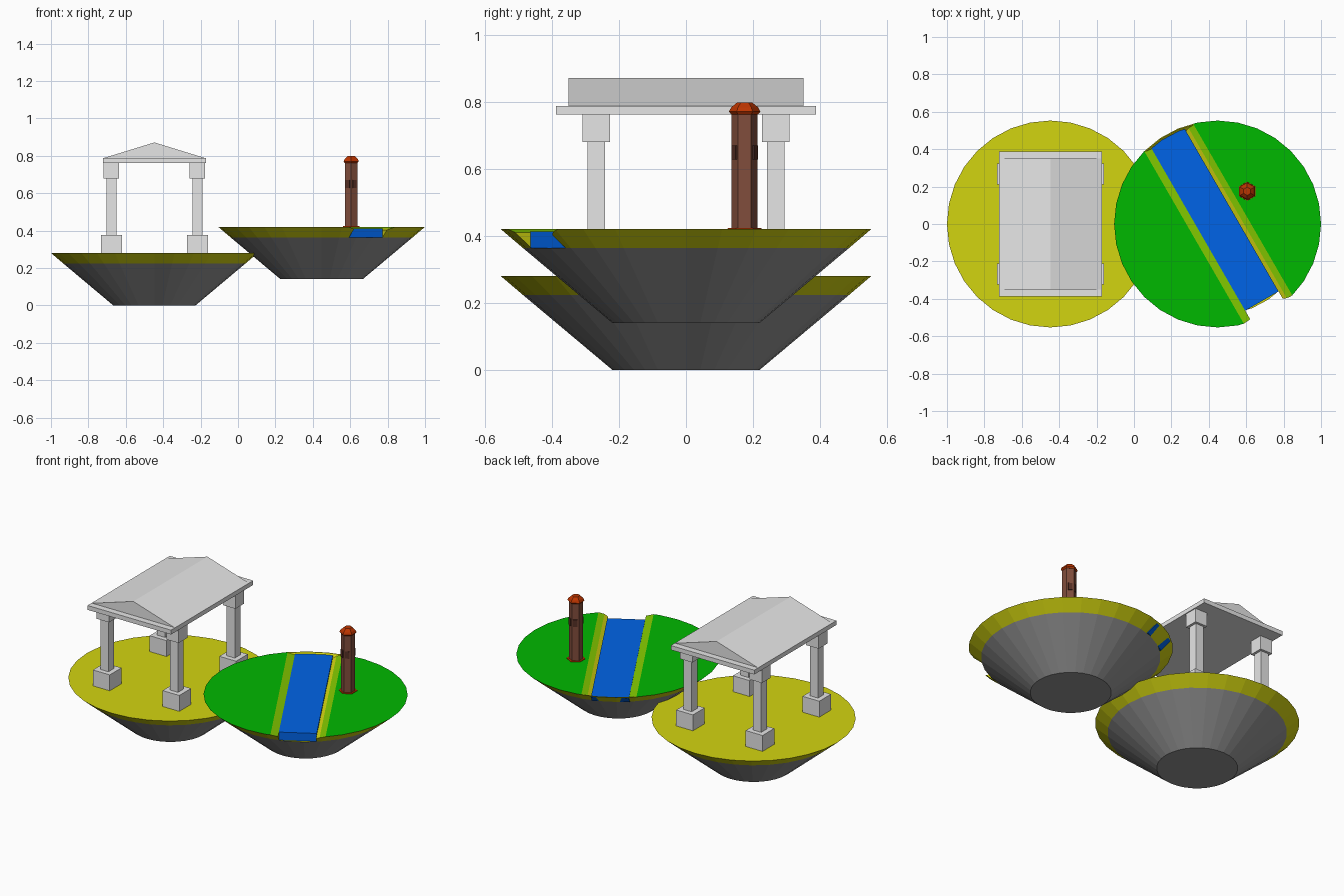
import bpy, bmesh, math
from mathutils import Matrix, Vector

if "Cube" in bpy.data.objects:
    bpy.data.objects.remove(bpy.data.objects["Cube"])


def mat(name, r, g, b):
    m = bpy.data.materials.new(name)
    m.diffuse_color = (r, g, b, 1)
    m.use_nodes = True
    m.node_tree.nodes["Principled BSDF"].inputs["Base Color"].default_value = m.diffuse_color
    return m


SAND = mat("sand_yellow", .65, .66, .005)
GRASS = mat("grass_green", 0, .48, 0)
BANK = mat("bank_olive", .23, .58, 0)
WATER = mat("water_blue", 0, .14, .88)
ROCK = mat("rock_grey", .29, .29, .29)
STONE = mat("stone_grey", .79, .79, .79)
BRICK = mat("brick_brown", .22, .075, .045)
CAP = mat("cap_orange", .50, .035, 0)
DARK = mat("window_brown", .09, .028, .018)


def obj(name, bm, *mats):
    bmesh.ops.recalc_face_normals(bm, faces=bm.faces)
    me = bpy.data.meshes.new(name)
    bm.to_mesh(me)
    bm.free()
    for m in mats:
        me.materials.append(m)
    o = bpy.data.objects.new(name, me)
    bpy.context.collection.objects.link(o)
    return o


def skin(name, loops, *mats):
    """Closed solid through a stack of equal vertex loops, capped at both ends."""
    bm = bmesh.new()
    loops = [[bm.verts.new(p) for p in l] for l in loops]
    n = len(loops[0])
    for a, b in zip(loops, loops[1:]):
        for i in range(n):
            j = (i + 1) % n
            bm.faces.new((a[i], a[j], b[j], b[i]))
    bm.faces.new(loops[0][::-1])
    bm.faces.new(loops[-1])
    return obj(name, bm, *mats)


def polar(cx, cy, r, a, z):
    return (cx + r * math.cos(a), cy + r * math.sin(a), z)


def lathe(name, cx, cy, rings, n, *mats, turn=0):
    return skin(name, [[polar(cx, cy, r, turn + 2 * math.pi * i / n, z)
                        for i in range(n)] for r, z in rings], *mats)


def box(name, c, s, m, rot=0):
    bm = bmesh.new()
    bmesh.ops.create_cube(bm, size=1, matrix=Matrix.Translation(c)
                          @ Matrix.Rotation(rot, 4, 'Z') @ Matrix.Diagonal((*s, 1)))
    return obj(name, bm, m)


def island(name, cx, z, *mats):
    rings = [(.22, z), (.486, z + .223), (.553, z + .28)]
    return lathe(name, cx, 0, rings, 32, *mats)


CX = .447

# Sand island with dark rock underside
low = island("sand_island", -CX, 0, ROCK, SAND)
for p in low.data.polygons:
    p.material_index = int(p.center.z > .223)

# Grass island with a river channel cut out
high = island("grass_island", CX, .14, ROCK, SAND, GRASS, BANK)
ALONG = Vector((.5, -.866, 0))
ACROSS = Vector((.866, .5, 0))


def river(u, t, z):
    return Vector((CX, 0, z)) + ACROSS * u + ALONG * t


channel = [(-.104, .3635), (.102, .3635), (.102, .402), (.122, .412), (.188, .428),
           (.188, .5), (-.186, .5), (-.186, .43), (-.104, .41)]
cutter = skin("channel_cutter", [[river(u, t, z) for u, z in channel] for t in (-.8, .8)])
cutter.hide_render = True
mod = high.modifiers.new("channel", 'BOOLEAN')
mod.operation = 'DIFFERENCE'
mod.solver = 'EXACT'
mod.object = cutter
bpy.context.view_layer.update()
cut = bpy.data.meshes.new_from_object(
    high.evaluated_get(bpy.context.evaluated_depsgraph_get()))
high.modifiers.clear()
high.data = cut
bpy.data.objects.remove(cutter)
cut.materials.clear()
for m in (ROCK, SAND, GRASS, BANK):
    cut.materials.append(m)
for p in cut.polygons:
    if p.normal.z > .99 and p.center.z > .415:
        p.material_index = 2
    elif .95 < p.normal.z < .99:
        p.material_index = 3
    else:
        p.material_index = int(p.center.z > .361)

# Thin rim closing the back end of the channel
sections = []
for k in range(9, 13):
    a = 2 * math.pi * k / 32
    sections.append([polar(CX, 0, r, a, z) for r, z in
                     ((.486, .363), (.5525, .4195), (.5475, .4195), (.481, .363))])
skin("channel_back_rim", sections, SAND)

# River water, its back end tapering into the rim
bm = bmesh.new()
bmesh.ops.create_cube(bm, size=1)
for v in bm.verts:
    top, back = v.co.z > 0, v.co.y < 0
    t = (-.538 if top else -.483) if back else .475
    v.co = river(.102 if v.co.x > 0 else -.104, t, .412 if top else .364)
obj("river_water", bm, WATER)

# Hexagonal tower with cap, foot and side windows
TX, TY, H = .605, .175, math.pi / 6
lathe("tower_foot", TX, TY, [(.052, .415), (.050, .423)], 6, CAP, turn=H)
lathe("tower_shaft", TX, TY, [(.039, .42), (.039, .77)], 6, BRICK, turn=H)
lathe("tower_cap", TX, TY, [(.040, .762), (.047, .770), (.040, .783), (.022, .798)],
      6, CAP, turn=H)
for k in (1, 2, 4, 5):
    a = k * math.pi / 3
    box("tower_window", polar(TX, TY, .0345, a, .648), (.008, .024, .042), DARK, a)

# Temple columns: base, shaft, capital
for sx in (-1, 1):
    for sy in (-1, 1):
        x, y = -CX + sx * .23, sy * .268
        box("column_base", (x, y, .327), (.111, .111, .096), STONE)
        box("column_shaft", (x, y, .53), (.053, .053, .32), STONE)
        box("column_capital", (x, y, .721), (.082, .082, .084), STONE)

# Temple roof: slab and gabled prism
box("roof_slab", (-CX, 0, .7745), (.552, .776, .026), STONE)
skin("roof_gable", [[(-CX + u, t, z) for u, z in ((-.273, .787), (.273, .787), (0, .871))]
                    for t in (-.35, .35)], STONE)
